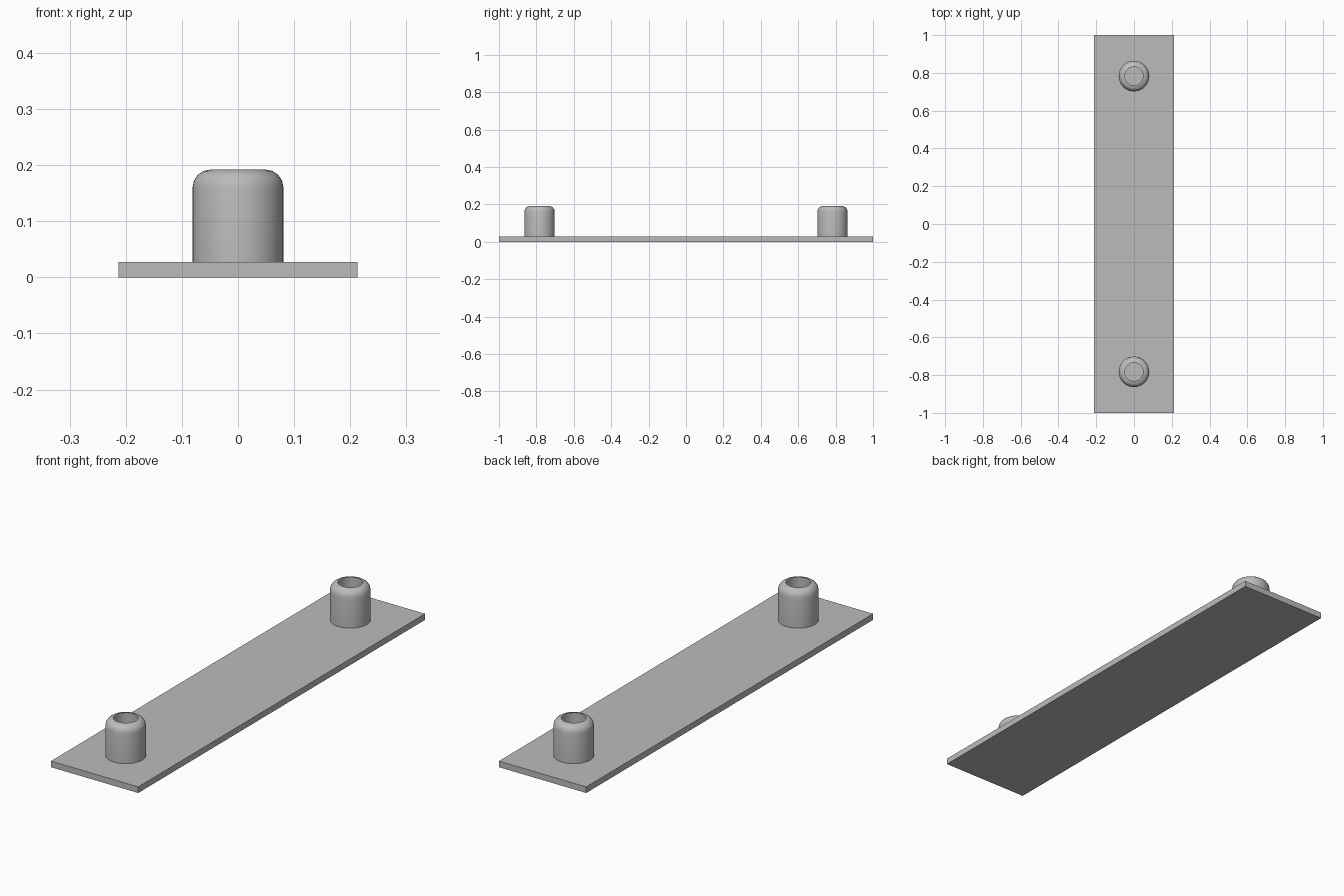
import bpy, bmesh, math

cube = bpy.data.objects.get("Cube")
if cube:
    bpy.data.objects.remove(cube)

HALF_WIDTH, PLATE_TOP, TOP = 0.213, 0.027, 0.192
RADIUS, BORE, FILLET = 0.081, 0.049, 0.032
PEG_Y, SIDES = 0.783, 48

grey = bpy.data.materials.new("plain grey")
grey.use_nodes = True
grey.diffuse_color = (0.5, 0.5, 0.5, 1)
grey.node_tree.nodes["Principled BSDF"].inputs["Base Color"].default_value = (0.5, 0.5, 0.5, 1)


def add_object(name, bm, location=(0, 0, 0)):
    bmesh.ops.recalc_face_normals(bm, faces=bm.faces)
    mesh = bpy.data.meshes.new(name)
    bm.to_mesh(mesh)
    bm.free()
    mesh.materials.append(grey)
    obj = bpy.data.objects.new(name, mesh)
    obj.location = location
    bpy.context.collection.objects.link(obj)
    return obj


# Flat base plate
bm = bmesh.new()
bmesh.ops.create_cube(bm, size=1)
bmesh.ops.scale(bm, vec=(2 * HALF_WIDTH, 2, PLATE_TOP), verts=bm.verts)
add_object("base_plate", bm, (0, 0, PLATE_TOP / 2))

# Hollow pegs: rounded outer rim, straight bore down to the plate
profile = [(RADIUS, PLATE_TOP)]
for i in range(5):
    a = math.radians(90 * i / 4)
    profile.append((BORE + FILLET * math.cos(a), TOP - FILLET + FILLET * math.sin(a)))
profile.append((BORE, PLATE_TOP))

for name, y in (("front_peg", -PEG_Y), ("back_peg", PEG_Y)):
    bm = bmesh.new()
    verts = [bm.verts.new((r, 0, z)) for r, z in profile]
    edges = [bm.edges.new(pair) for pair in zip(verts, verts[1:] + verts[:1])]
    bmesh.ops.spin(bm, geom=verts + edges, cent=(0, 0, 0), axis=(0, 0, 1),
                   angle=2 * math.pi, steps=SIDES, use_merge=True)
    bmesh.ops.remove_doubles(bm, verts=bm.verts, dist=0.0001)
    peg = add_object(name, bm, (0, y, 0))
    bpy.ops.object.select_all(action="DESELECT")
    peg.select_set(True)
    bpy.context.view_layer.objects.active = peg
    bpy.ops.object.shade_smooth_by_angle(angle=math.radians(40))
